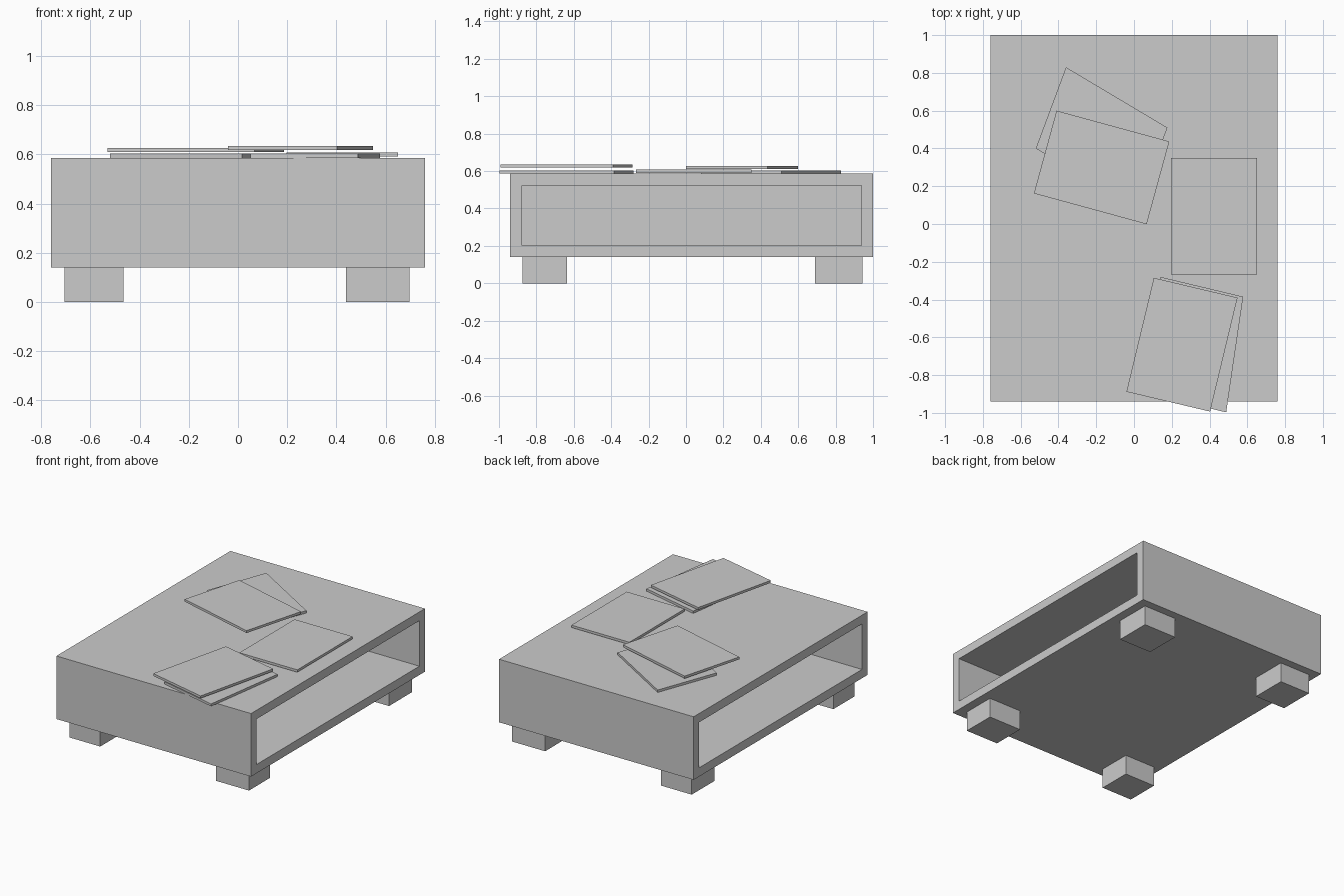
import bpy
import bmesh
from mathutils import Matrix, Vector

default = bpy.data.objects.get("Cube")
if default:
    bpy.data.objects.remove(default, do_unlink=True)

# Single plain grey
grey = bpy.data.materials.new("plain_grey")
grey.use_nodes = True
color = (0.6, 0.6, 0.6, 1)
grey.diffuse_color = color
grey.node_tree.nodes["Principled BSDF"].inputs["Base Color"].default_value = color


def finish(name, bm):
    bmesh.ops.recalc_face_normals(bm, faces=bm.faces)
    mesh = bpy.data.meshes.new(name)
    bm.to_mesh(mesh)
    bm.free()
    mesh.materials.append(grey)
    obj = bpy.data.objects.new(name, mesh)
    bpy.context.collection.objects.link(obj)
    return obj


def slab(center, along, across, height):
    """Box spanned by two flat edge vectors and a height."""
    bm = bmesh.new()
    bmesh.ops.create_cube(bm, size=1)
    axes = Matrix((Vector((*along, 0)), Vector((*across, 0)), Vector((0, 0, height))))
    bm.transform(Matrix.Translation(center) @ axes.transposed().to_4x4())
    return bm


# Table body: flat rim on each long side, then a deep shelf recess
body = slab((0, 0.03, 0.3635), (1.52, 0), (0, 1.94), 0.445)
body.normal_update()
sides = [f for f in body.faces if abs(f.normal.x) > 0.9]
bmesh.ops.inset_individual(body, faces=sides, thickness=0.062, use_even_offset=True)
recesses = bmesh.ops.extrude_discrete_faces(body, faces=sides)["faces"]
for face in recesses:
    for v in face.verts:
        v.co.x = 0.03 if v.co.x > 0 else -0.03
finish("table_body", body)

# Feet
for side, x0, x1 in (("right", -0.705, -0.465), ("left", 0.44, 0.697)):
    for end, y0, y1 in (("front", -0.873, -0.637), ("back", 0.689, 0.943)):
        foot = slab(((x0 + x1) / 2, (y0 + y1) / 2, 0.0705), (x1 - x0, 0), (0, y1 - y0), 0.141)
        finish(f"{end}_{side}_foot", foot)

# Magazines: a back corner, its two edges and the underside height
magazines = {
    "back_lower": ((-0.36, 0.83), (0.537, -0.32), (-0.16, -0.43), 0.586),
    "back_upper": ((-0.41, 0.60), (0.597, -0.163), (-0.12, -0.438), 0.61),
    "middle": ((0.197, 0.35), (0.453, 0), (0, -0.617), 0.591),
    "front_lower": ((0.14, -0.28), (0.438, -0.105), (-0.09, -0.612), 0.586),
    "front_upper": ((0.105, -0.285), (0.443, -0.105), (-0.145, -0.603), 0.618),
}
thick = 0.017
for name, (corner, along, across, z) in magazines.items():
    mid = Vector(corner) + (Vector(along) + Vector(across)) / 2
    finish(f"{name}_magazine", slab((mid.x, mid.y, z + thick / 2), along, across, thick))
